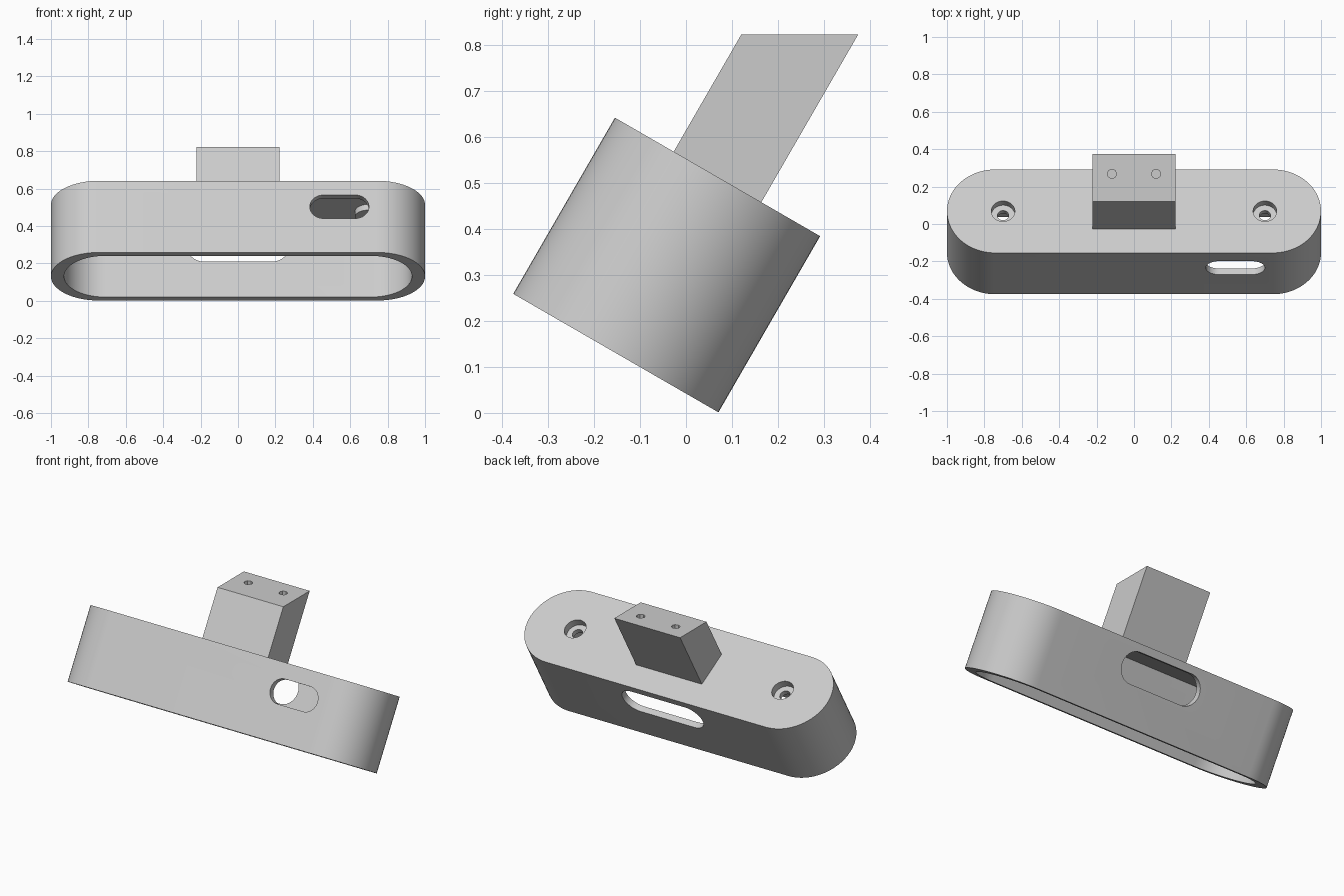
import bpy, bmesh, math
from mathutils import Matrix, Vector

if "Cube" in bpy.data.objects:
    bpy.data.objects.remove(bpy.data.objects["Cube"], do_unlink=True)

grey = bpy.data.materials.new("light_grey")
grey.use_nodes = True
colour = (0.6, 0.6, 0.6, 1)
grey.diffuse_color = colour
grey.node_tree.nodes["Principled BSDF"].inputs["Base Color"].default_value = colour

# Housing frame: origin at the centre of the open underside, leaning back
TILT = Matrix.Translation((0, -0.1525, 0.13)) @ Matrix.Rotation(math.radians(-30), 4, "X")
HEIGHT, DEPTH = 0.442, 0.515


def to_object(name, bm):
    bmesh.ops.recalc_face_normals(bm, faces=bm.faces)
    mesh = bpy.data.meshes.new(name)
    bm.to_mesh(mesh)
    bm.free()
    mesh.materials.append(grey)
    obj = bpy.data.objects.new(name, mesh)
    bpy.context.collection.objects.link(obj)
    return obj


def capsule_prism(name, half_length, radius, low, high, frame, steps=32):
    """Upright prism with two round ends; a cylinder when half_length == radius."""
    bm = bmesh.new()
    straight = half_length - radius
    ring = []
    for side in (1, -1):
        for i in range(steps + 1):
            a = math.pi * (i / steps - 0.5)
            ring.append(bm.verts.new((side * (straight + radius * math.cos(a)),
                                      side * radius * math.sin(a), low)))
    bmesh.ops.remove_doubles(bm, verts=ring, dist=1e-5)
    bm.verts.ensure_lookup_table()
    base = bm.faces.new(bm.verts[:])
    top = bmesh.ops.extrude_face_region(bm, geom=[base], use_keep_orig=True)
    bmesh.ops.translate(bm, vec=(0, 0, high - low),
                        verts=[g for g in top["geom"] if isinstance(g, bmesh.types.BMVert)])
    bm.transform(frame)
    return to_object(name, bm)


def combine(target, tool, operation="DIFFERENCE"):
    mod = target.modifiers.new("cut", "BOOLEAN")
    mod.operation, mod.object, mod.solver = operation, tool, "EXACT"
    bpy.ops.object.select_all(action="DESELECT")
    bpy.context.view_layer.objects.active = target
    target.select_set(True)
    bpy.ops.object.modifier_apply(modifier=mod.name)
    bpy.data.objects.remove(tool, do_unlink=True)


def shade(obj):
    bpy.ops.object.select_all(action="DESELECT")
    bpy.context.view_layer.objects.active = obj
    obj.select_set(True)
    bpy.ops.object.shade_smooth_by_angle(angle=math.radians(30))


# Hollow housing, open underneath
housing = capsule_prism("housing", 1, DEPTH / 2, 0, HEIGHT, TILT)
combine(housing, capsule_prism("cavity", 0.93, 0.22, -0.1, HEIGHT - 0.04, TILT))

# Recessed screw holes, each with a boss under the roof
for x in (-0.7, 0.7):
    at = TILT @ Matrix.Translation((x, 0, HEIGHT))
    combine(housing, capsule_prism("boss", 0.075, 0.075, -0.075, -0.02, at), "UNION")
    combine(housing, capsule_prism("recess", 0.063, 0.063, -0.045, 0.1, at))
    combine(housing, capsule_prism("screw_hole", 0.03, 0.03, -0.2, 0.1, at))

# Rounded slots in the front and back walls
for x, z, half, radius, side in ((0.542, 0.282, 0.158, 0.072, -1), (0, 0.308, 0.27, 0.09, 1)):
    at = TILT @ Matrix.Translation((x, side * 0.25, z)) @ Matrix.Rotation(math.pi / 2, 4, "X")
    combine(housing, capsule_prism("slot", half, radius, -0.08, 0.08, at))
shade(housing)

# Leaning arm, trimmed level at the top
ARM_TOP = 0.822
bm = bmesh.new()
bmesh.ops.create_cube(bm, size=1, matrix=TILT @ Matrix.Translation((0, 0, HEIGHT + 0.28))
                      @ Matrix.Diagonal((0.444, 0.22, 0.6, 1)))
cut = bmesh.ops.bisect_plane(bm, geom=bm.verts[:] + bm.edges[:] + bm.faces[:],
                             plane_co=Vector((0, 0, ARM_TOP)), plane_no=Vector((0, 0, 1)),
                             clear_outer=True)
bmesh.ops.holes_fill(bm, edges=[e for e in bm.edges if e.is_boundary])
arm = to_object("mounting_arm", bm)

# Small fixing holes in the arm
for x in (-0.118, 0.118):
    at = Matrix.Translation((x, 0.268, ARM_TOP))
    combine(arm, capsule_prism("fixing_hole", 0.025, 0.025, -0.12, 0.1, at, steps=4))
shade(arm)
